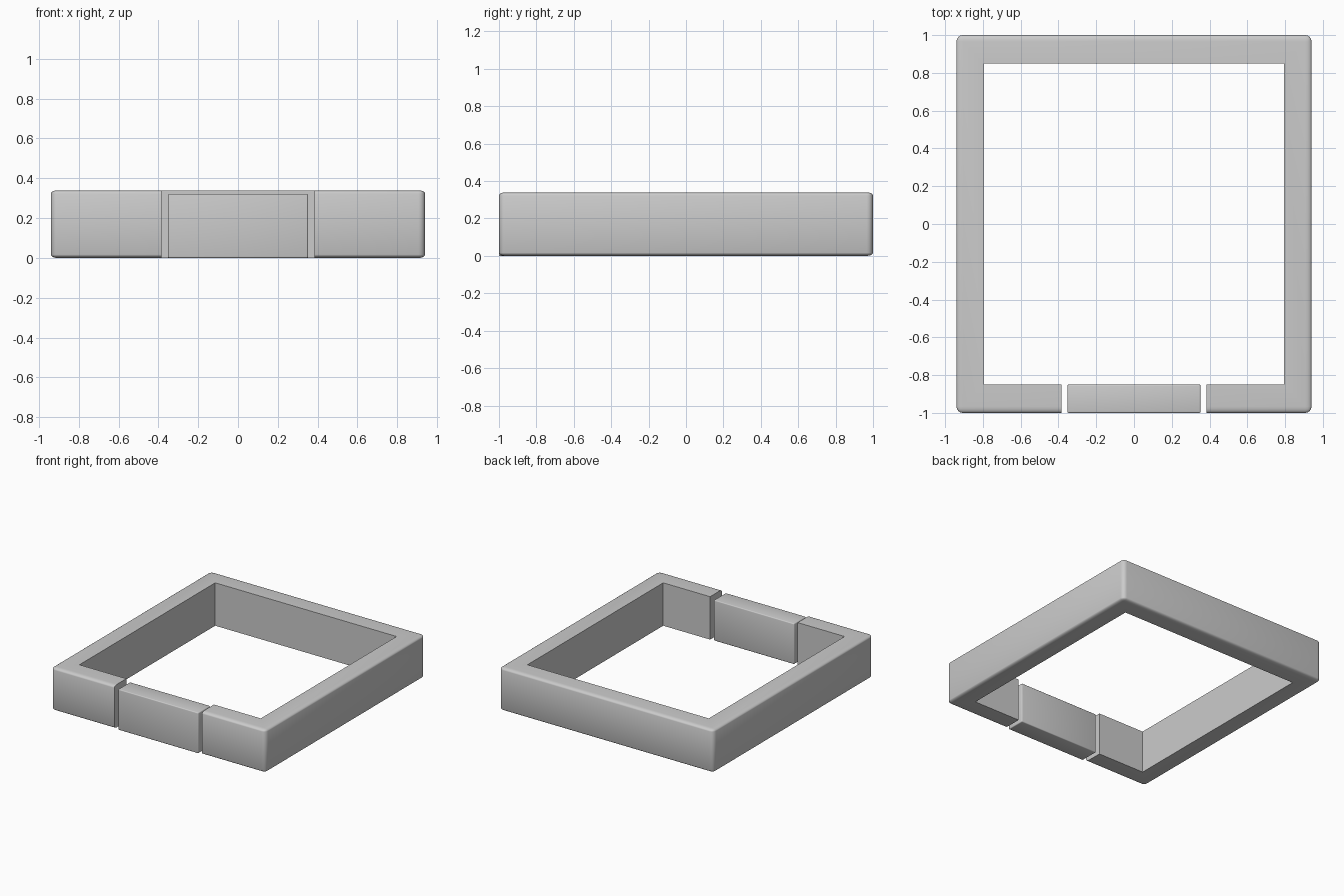
import bpy, bmesh
from mathutils import Vector

if "Cube" in bpy.data.objects:
    bpy.data.objects.remove(bpy.data.objects["Cube"])


def box(name, lo, hi, bevel=0.0, segments=4, z_squash=1.0):
    """Box between two corners; z_squash flattens the rounding in height."""
    lo, hi = Vector(lo), Vector(hi)
    size = hi - lo
    size.z /= z_squash
    bm = bmesh.new()
    bmesh.ops.create_cube(bm, size=1)
    bmesh.ops.scale(bm, vec=size, verts=bm.verts)
    if bevel:
        bmesh.ops.bevel(bm, geom=bm.edges[:], offset=bevel, segments=segments,
                        profile=0.5, affect='EDGES')
    bmesh.ops.scale(bm, vec=(1, 1, z_squash), verts=bm.verts)
    bmesh.ops.translate(bm, vec=(lo + hi) / 2, verts=bm.verts)
    mesh = bpy.data.meshes.new(name)
    bm.to_mesh(mesh)
    bm.free()
    ob = bpy.data.objects.new(name, mesh)
    bpy.context.collection.objects.link(ob)
    return ob


def activate(ob):
    bpy.ops.object.select_all(action='DESELECT')
    ob.select_set(True)
    bpy.context.view_layer.objects.active = ob


def cut(ob, cutter):
    activate(ob)
    mod = ob.modifiers.new("cut", 'BOOLEAN')
    mod.operation = 'DIFFERENCE'
    mod.solver = 'EXACT'
    mod.object = cutter
    bpy.ops.object.modifier_apply(modifier=mod.name)
    bpy.data.objects.remove(cutter, do_unlink=True)


def smooth(ob):
    activate(ob)
    bpy.ops.object.shade_smooth_by_angle(angle=0.6)


# Rounded outer wall, hollowed out, with an opening in the front
wall = box("wall_frame", (-0.94, -1, 0), (0.94, 1, 0.34), 0.034, 4, 0.5)
cut(wall, box("hollow_cutter", (-0.795, -0.85, -1), (0.795, 0.85, 1)))
cut(wall, box("opening_cutter", (-0.384, -1.2, -1), (0.384, -0.7, 1)))
smooth(wall)

# Separate front panel, slightly lower than the wall
panel = box("front_panel", (-0.352, -1, 0), (0.352, -0.85, 0.322), 0.007, 3)
smooth(panel)
